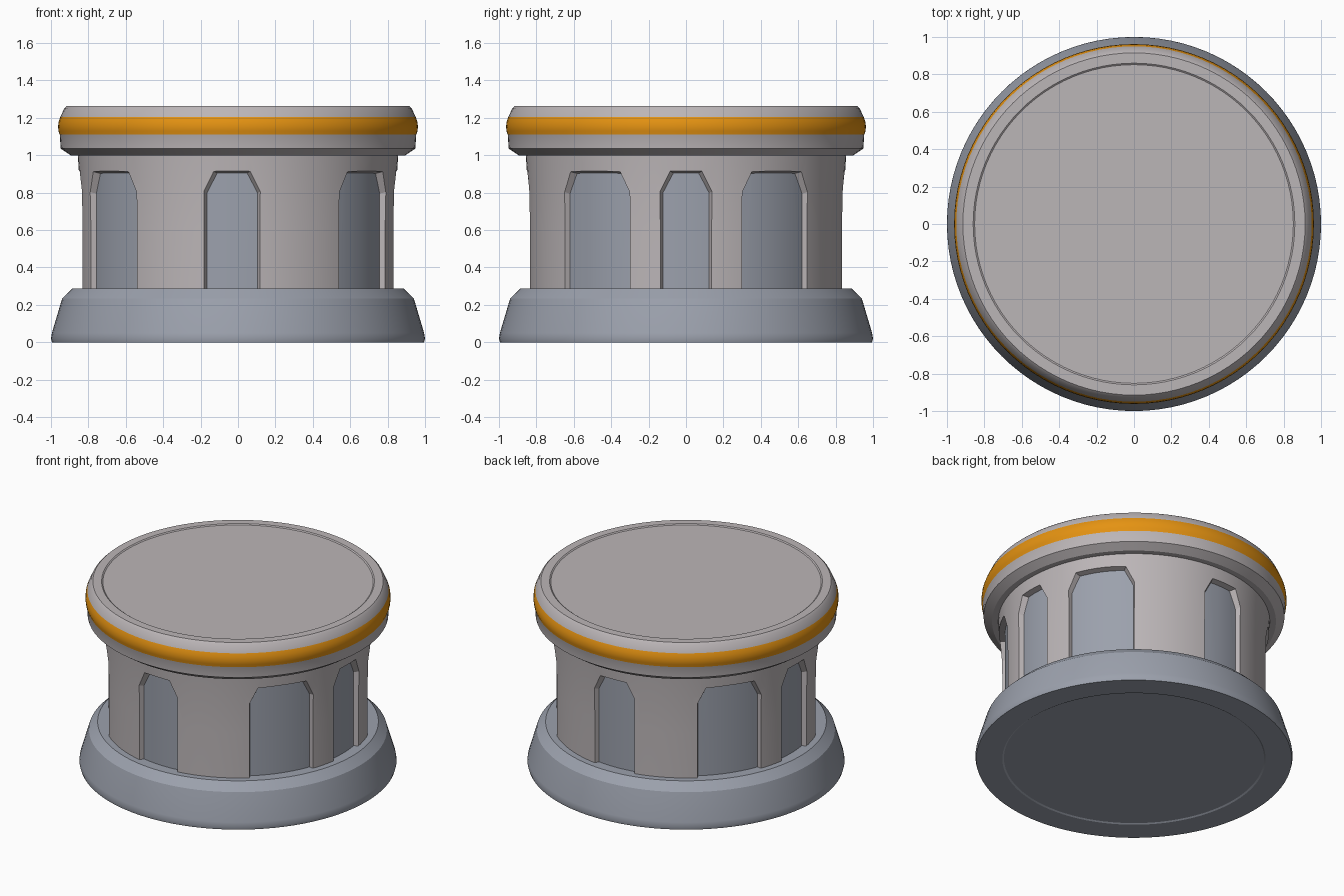
import bpy, bmesh, math
from mathutils import Vector, Matrix

if "Cube" in bpy.data.objects:
    bpy.data.objects.remove(bpy.data.objects["Cube"])


def mat(name, rgb):
    m = bpy.data.materials.new(name)
    m.diffuse_color = (*rgb, 1)
    m.use_nodes = True
    m.node_tree.nodes["Principled BSDF"].inputs["Base Color"].default_value = m.diffuse_color
    return m


STONE = mat("light warm stone", (0.50, 0.465, 0.475))
SLATE = mat("blue grey stone", (0.33, 0.355, 0.415))
GOLD = mat("gold band", (0.78, 0.29, 0.006))
SEG = 96


def make_object(name, bm, mats):
    bmesh.ops.recalc_face_normals(bm, faces=bm.faces)
    me = bpy.data.meshes.new(name)
    bm.to_mesh(me)
    bm.free()
    for m in mats:
        me.materials.append(m)
    ob = bpy.data.objects.new(name, me)
    bpy.context.collection.objects.link(ob)
    return ob


def lathe(name, profile, mats, seg=SEG):
    """Closed solid of revolution; profile runs bottom to top as (radius, z)."""
    bm = bmesh.new()
    rings = [[bm.verts.new((r * math.cos(2 * math.pi * i / seg),
                            r * math.sin(2 * math.pi * i / seg), z))
              for i in range(seg)] for r, z in profile]
    for a, b in zip(rings, rings[1:]):
        for i in range(seg):
            j = (i + 1) % seg
            bm.faces.new((a[i], a[j], b[j], b[i]))
    bm.faces.new(rings[0])
    bm.faces.new(rings[-1])
    return make_object(name, bm, mats)


def smooth(ob, angle=25):
    bpy.ops.object.select_all(action='DESELECT')
    ob.select_set(True)
    bpy.context.view_layer.objects.active = ob
    bpy.ops.object.shade_smooth_by_angle(angle=math.radians(angle))


# Flared foot
base = lathe("base", [(0.82, 0.006), (0.83, 0.0), (0.995, 0.0), (1.0, 0.02), (0.995, 0.05),
                      (0.94, 0.235), (0.885, 0.288), (0.80, 0.288)], [SLATE])
smooth(base)

# Cap with gold band and slightly sunken top
cap = lathe("cap", [(0.80, 1.0), (0.895, 1.0), (0.948, 1.036), (0.953, 1.11), (0.96, 1.13),
                    (0.962, 1.155), (0.959, 1.18), (0.95, 1.205), (0.928, 1.252),
                    (0.915, 1.264), (0.86, 1.264), (0.852, 1.258)], [STONE, GOLD])
for p in cap.data.polygons:
    if 1.11 < p.center.z < 1.204 and abs(p.normal.z) < 0.9:
        p.material_index = 1
smooth(cap)

# Drum wall and the core that forms the niche floors
drum = lathe("drum", [(0.842, 0.2), (0.842, 0.6), (0.847, 0.85), (0.857, 1.01)], [STONE, SLATE])
FLOOR = 0.813
core = lathe("core_helper", [(FLOOR, 0.21), (FLOOR, 1.005)], [STONE])

# Niche cutters: tapered arches with clipped top corners
bm = bmesh.new()
niches = [(0, 0.122), (180, 0.122), (-92.2, 0.135), (92.2, 0.135)]
niches += [(a, 0.205) for a in (35.5, -35.5, 144.5, -144.5)]
for deg, half in niches:
    loops = []
    for r in (0.70, 0.92):
        g = (r - 0.80) * 0.5          # outward flare of the walls
        w, t = half + g, 0.903 + g * 0.5
        outline = [(-w, 0.25), (w, 0.25), (w, t - 0.105), (w - 0.06, t),
                   (-w + 0.06, t), (-w, t - 0.105)]
        rot = Matrix.Rotation(math.radians(deg), 4, 'Z')
        loops.append([bm.verts.new(rot @ Vector((r, y, z))) for y, z in outline])
    a, b = loops
    for i in range(6):
        j = (i + 1) % 6
        bm.faces.new((a[i], a[j], b[j], b[i]))
    bm.faces.new(a)
    bm.faces.new(b)
cutter = make_object("niche_cutter", bm, [STONE])

for tool, op in ((cutter, 'DIFFERENCE'), (core, 'UNION')):
    m = drum.modifiers.new(op.title(), 'BOOLEAN')
    m.operation, m.object, m.solver = op, tool, 'EXACT'
bpy.context.view_layer.update()
done = bpy.data.meshes.new_from_object(drum.evaluated_get(bpy.context.evaluated_depsgraph_get()))
drum.modifiers.clear()
drum.data = done
done.materials.clear()
for m in (STONE, SLATE):
    done.materials.append(m)
for p in done.polygons:               # niche floors lie on the core radius
    pts = [done.vertices[i].co.xy.length for i in p.vertices]
    p.material_index = int(max(pts) < FLOOR + 0.002 and abs(p.normal.z) < 0.5)
smooth(drum)
for helper in (cutter, core):
    bpy.data.objects.remove(helper)
